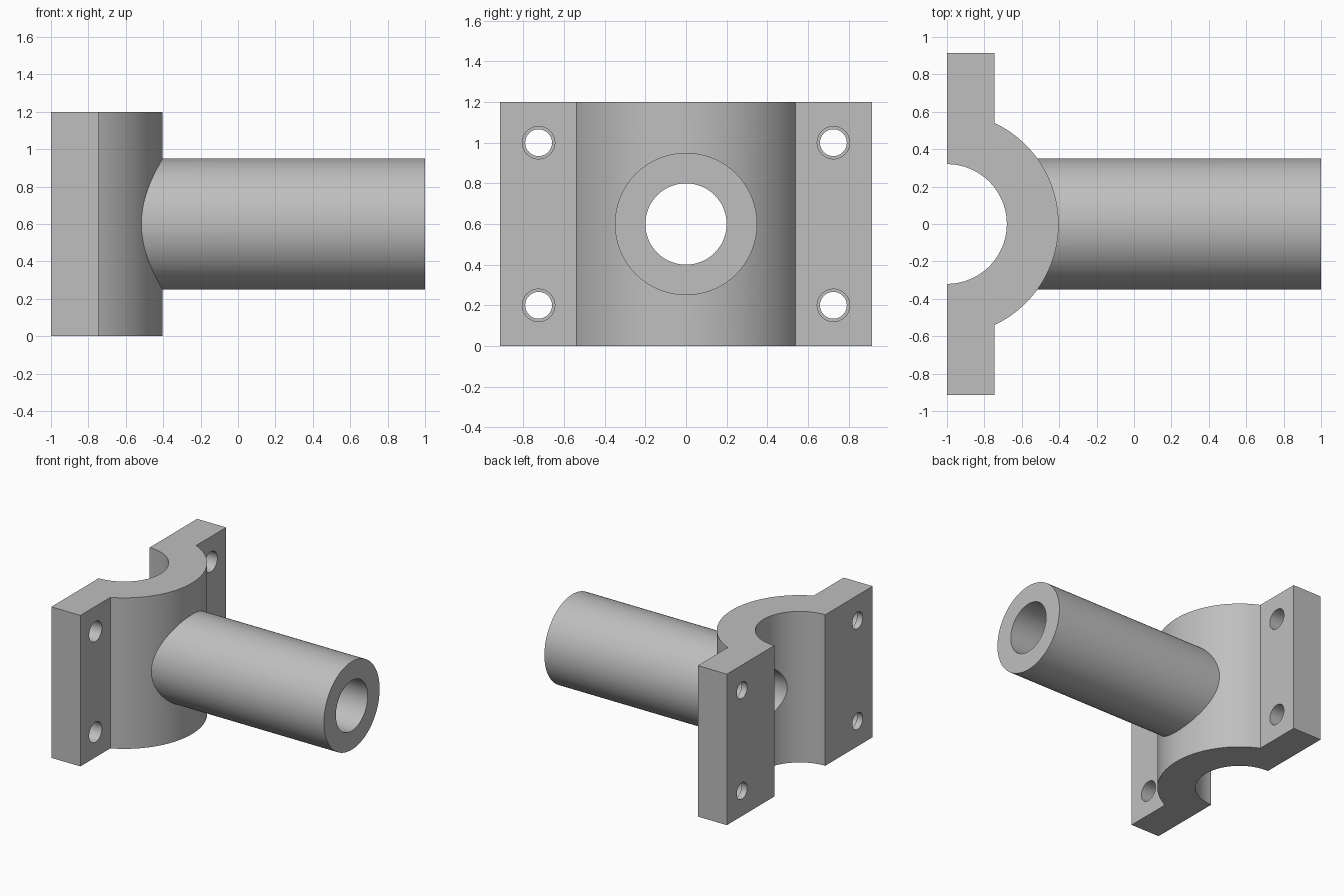
import bpy, bmesh, math
from mathutils import Matrix

if "Cube" in bpy.data.objects:
    bpy.data.objects.remove(bpy.data.objects["Cube"])

AXIS_X = -1.0      # axis of the half-round clamp
MID_Z = 0.6        # height of the tube axis
HEIGHT = 1.2

grey = bpy.data.materials.new("plain grey")
grey.diffuse_color = (0.52, 0.52, 0.52, 1)
grey.use_nodes = True
grey.node_tree.nodes["Principled BSDF"].inputs["Base Color"].default_value = grey.diffuse_color


def make_object(name, bm):
    bmesh.ops.recalc_face_normals(bm, faces=bm.faces)
    mesh = bpy.data.meshes.new(name)
    bm.to_mesh(mesh)
    bm.free()
    mesh.materials.append(grey)
    obj = bpy.data.objects.new(name, mesh)
    bpy.context.collection.objects.link(obj)
    return obj


def rod_x(name, x0, x1, y, z, radius, sides):
    """Solid cylinder running along x."""
    bm = bmesh.new()
    place = Matrix.Translation(((x0 + x1) / 2, y, z)) @ Matrix.Rotation(math.pi / 2, 4, 'Y')
    bmesh.ops.create_cone(bm, cap_ends=True, segments=sides, radius1=radius,
                          radius2=radius, depth=x1 - x0, matrix=place)
    return make_object(name, bm)


def arc(radius, a0, a1, steps):
    return [(AXIS_X + radius * math.cos(a0 + (a1 - a0) * i / steps),
             radius * math.sin(a0 + (a1 - a0) * i / steps)) for i in range(steps + 1)]


def combine(target, other, operation):
    mod = target.modifiers.new(operation, 'BOOLEAN')
    mod.operation = operation
    mod.solver = 'EXACT'
    mod.object = other
    bpy.context.view_layer.objects.active = target
    bpy.ops.object.modifier_apply(modifier=mod.name)
    bpy.data.objects.remove(other, do_unlink=True)


# Clamp half: half ring with two flat flanges, extruded upward
outer = math.acos(0.255 / 0.597)
profile = [(-1.0, -0.915), (-0.745, -0.915)]
profile += arc(0.597, -outer, outer, 48)
profile += [(-0.745, 0.915), (-1.0, 0.915)]
profile += arc(0.32, math.pi / 2, -math.pi / 2, 48)
bm = bmesh.new()
base = bm.faces.new([bm.verts.new((x, y, 0)) for x, y in profile])
top = bmesh.ops.extrude_face_region(bm, geom=[base])["geom"]
bmesh.ops.translate(bm, vec=(0, 0, HEIGHT),
                    verts=[g for g in top if isinstance(g, bmesh.types.BMVert)])
clamp = make_object("clamp_with_tube", bm)

# Side tube and its bore, open into the clamp hollow
combine(clamp, rod_x("tube", -0.62, 1.0, 0, MID_Z, 0.35, 96), 'UNION')
combine(clamp, rod_x("tube_bore", -1.1, 1.1, 0, MID_Z, 0.2, 64), 'DIFFERENCE')

# Bolt holes: narrow at the mating face, wider through the rest of the flange
for y in (-0.725, 0.725):
    for z in (0.2, 1.0):
        combine(clamp, rod_x("bolt_hole", -1.1, -0.65, y, z, 0.066, 32), 'DIFFERENCE')
        combine(clamp, rod_x("wide_hole", -0.95, -0.65, y, z, 0.08, 32), 'DIFFERENCE')

# Smooth curved walls, keep the edges sharp
clamp.select_set(True)
bpy.context.view_layer.objects.active = clamp
bpy.ops.object.shade_smooth_by_angle(angle=math.radians(20))
